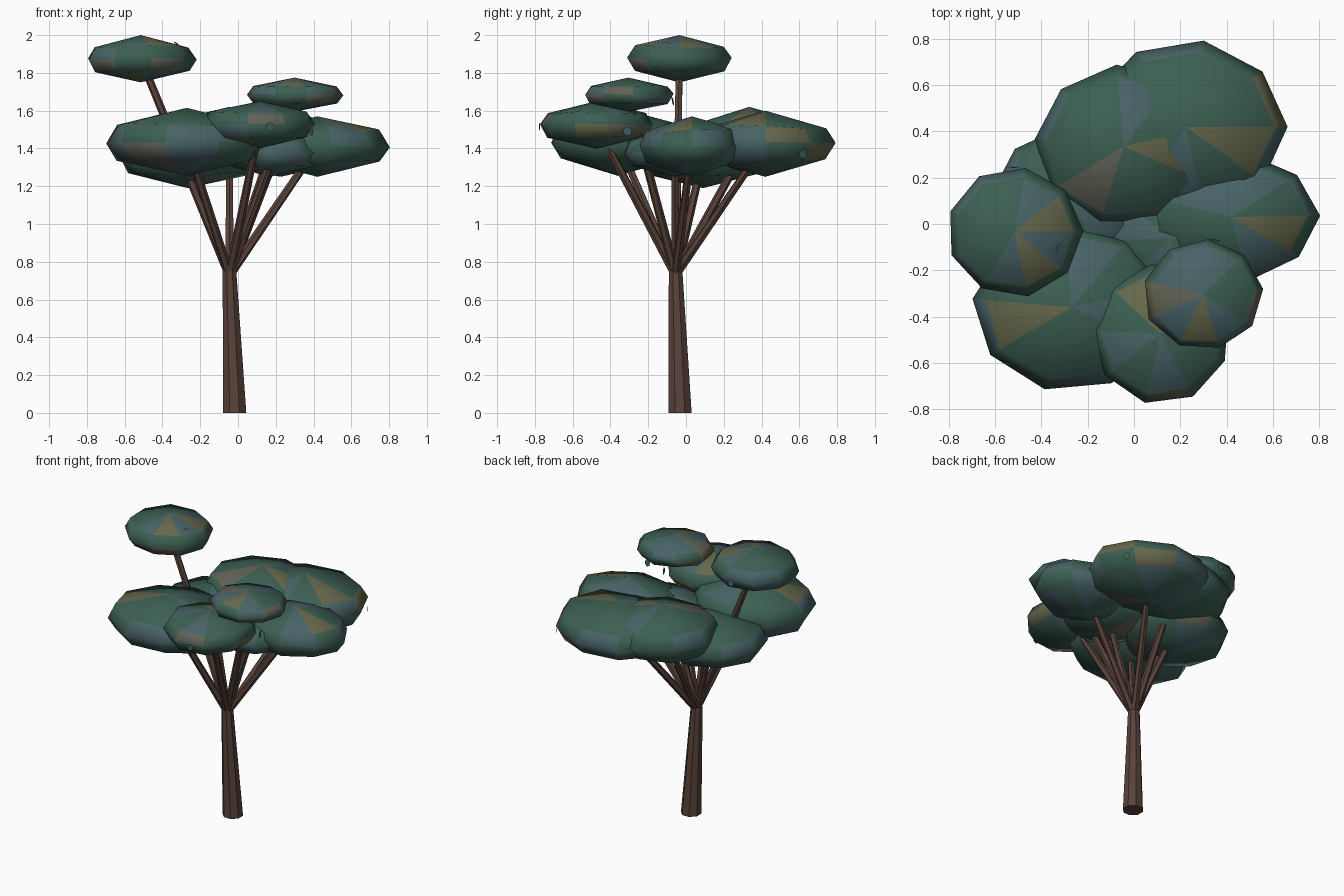
import bpy, bmesh, math, random
from mathutils import Vector

if "Cube" in bpy.data.objects:
    bpy.data.objects.remove(bpy.data.objects["Cube"])

random.seed(4)


def material(name, rgb):
    m = bpy.data.materials.new(name)
    m.diffuse_color = (*rgb, 1)
    m.use_nodes = True
    m.node_tree.nodes["Principled BSDF"].inputs["Base Color"].default_value = m.diffuse_color
    return m


bark = material("bark", (0.10, 0.056, 0.043))
leaf_mats = [material("leaf_green", (0.045, 0.115, 0.085)),
             material("leaf_blue", (0.065, 0.125, 0.135)),
             material("leaf_brown", (0.12, 0.125, 0.095)),
             material("leaf_olive", (0.13, 0.135, 0.07))]


def finish(name, bm, mats, smooth=False):
    bmesh.ops.recalc_face_normals(bm, faces=bm.faces)
    for f in bm.faces:
        f.smooth = smooth
    me = bpy.data.meshes.new(name)
    bm.to_mesh(me)
    bm.free()
    for m in mats:
        me.materials.append(m)
    ob = bpy.data.objects.new(name, me)
    bpy.context.collection.objects.link(ob)
    return ob


def tapered_limb(name, a, b, r1, r2, sides, flat_ends=False):
    """Tapered prism from a to b; flat_ends keeps both ends level."""
    a, b = Vector(a), Vector(b)
    d = Vector((0, 0, 1)) if flat_ends else (b - a).normalized()
    q = d.to_track_quat('Z', 'Y')
    bm = bmesh.new()
    rings = []
    for c, r in ((a, r1), (b, r2)):
        rings.append([bm.verts.new(c + q @ Vector((r * math.cos(t), r * math.sin(t), 0)))
                      for t in (2 * math.pi * (i + 0.5) / sides for i in range(sides))])
    for i in range(sides):
        j = (i + 1) % sides
        bm.faces.new((rings[0][i], rings[0][j], rings[1][j], rings[1][i]))
    bm.faces.new(rings[0])
    bm.faces.new(rings[1])
    return finish(name, bm, [bark])


def foliage(name, c, r, h, turn, sides=9):
    """Flattened faceted dome with a pointed rim; r = (rx, ry), h = half height."""
    c = Vector(c)
    bm = bmesh.new()
    rings = []
    for k, z in ((0.87, 0.52), (1, 0), (0.87, -0.52)):
        ring = []
        for i in range(sides):
            t = 2 * math.pi * i / sides + turn
            w = k * random.uniform(0.99, 1.03)
            dz = random.uniform(-0.06, 0.06)
            ring.append(bm.verts.new(c + Vector((r[0] * w * math.cos(t),
                                                 r[1] * w * math.sin(t), h * (z + dz)))))
        rings.append(ring)
    top = bm.verts.new(c + Vector((0, 0, h)))
    low = bm.verts.new(c - Vector((0, 0, h)))
    for i in range(sides):
        j = (i + 1) % sides
        bm.faces.new((top, rings[0][i], rings[0][j]))
        bm.faces.new((low, rings[2][j], rings[2][i]))
        for u, v in ((rings[0], rings[1]), (rings[1], rings[2])):
            bm.faces.new((u[i], v[i], v[j], u[j]))
    for f in bm.faces:
        f.material_index = random.choices(range(4), (12, 6, 1, 0.8))[0]
    return finish(name, bm, leaf_mats, True)


# Trunk
fork = Vector((-0.045, -0.055, 0.75))
tapered_limb("trunk", (-0.018, -0.032, 0), fork, 0.067, 0.039, 8, True)

# Foliage clumps: centre, (rx, ry), half height, turn
clumps = [
    ("top", (-0.515, -0.035, 1.875), (0.29, 0.275), 0.125, 0.02),
    ("small", (0.30, -0.305, 1.685), (0.255, 0.24), 0.09, 0.1),
    ("front_left", (-0.27, -0.36, 1.435), (0.42, 0.36), 0.18, 0.25),
    ("front", (0.115, -0.475, 1.525), (0.30, 0.30), 0.125, 0.3),
    ("right", (0.42, 0.03, 1.41), (0.375, 0.275), 0.16, 0.02),
    ("back_right", (0.225, 0.42, 1.425), (0.43, 0.37), 0.175, 0.0),
    ("back", (-0.045, 0.335, 1.445), (0.385, 0.345), 0.175, 0.25),
    ("left", (-0.265, 0.09, 1.35), (0.36, 0.33), 0.16, 0.25),
    ("middle", (0.17, -0.06, 1.38), (0.30, 0.27), 0.13, 0.4),
]
for name, c, r, h, turn in clumps:
    foliage("foliage_" + name, c, r, h, turn)
    # Branch reaching from the fork into the clump
    tapered_limb("branch_" + name, fork - Vector((0, 0, 0.02)), c, 0.025, 0.02, 6)

# Small stray leaves hugging the clump rims: (position, outward direction)
strays = [((0.58, 0.62, 1.37), (1, 0.6, 0)), ((-0.52, 0.245, 1.86), (0, 1, 0.1)),
          ((0.35, -0.07, 1.65), (0.2, 1, 0.2)), ((-0.32, -0.11, 1.95), (0.6, -0.2, 0.8)),
          ((0.17, -0.775, 1.515), (0.1, -1, 0)), ((0.39, -0.31, 1.49), (1, 0.3, 0))]
for n, (p, d) in enumerate(strays):
    bm = bmesh.new()
    bmesh.ops.create_circle(bm, cap_ends=True, segments=6, radius=0.025)
    ob = finish(f"stray_leaf_{n + 1}", bm, [leaf_mats[n % 2]])
    ob.location = p
    ob.rotation_euler = Vector(d).to_track_quat('Z', 'Y').to_euler()
